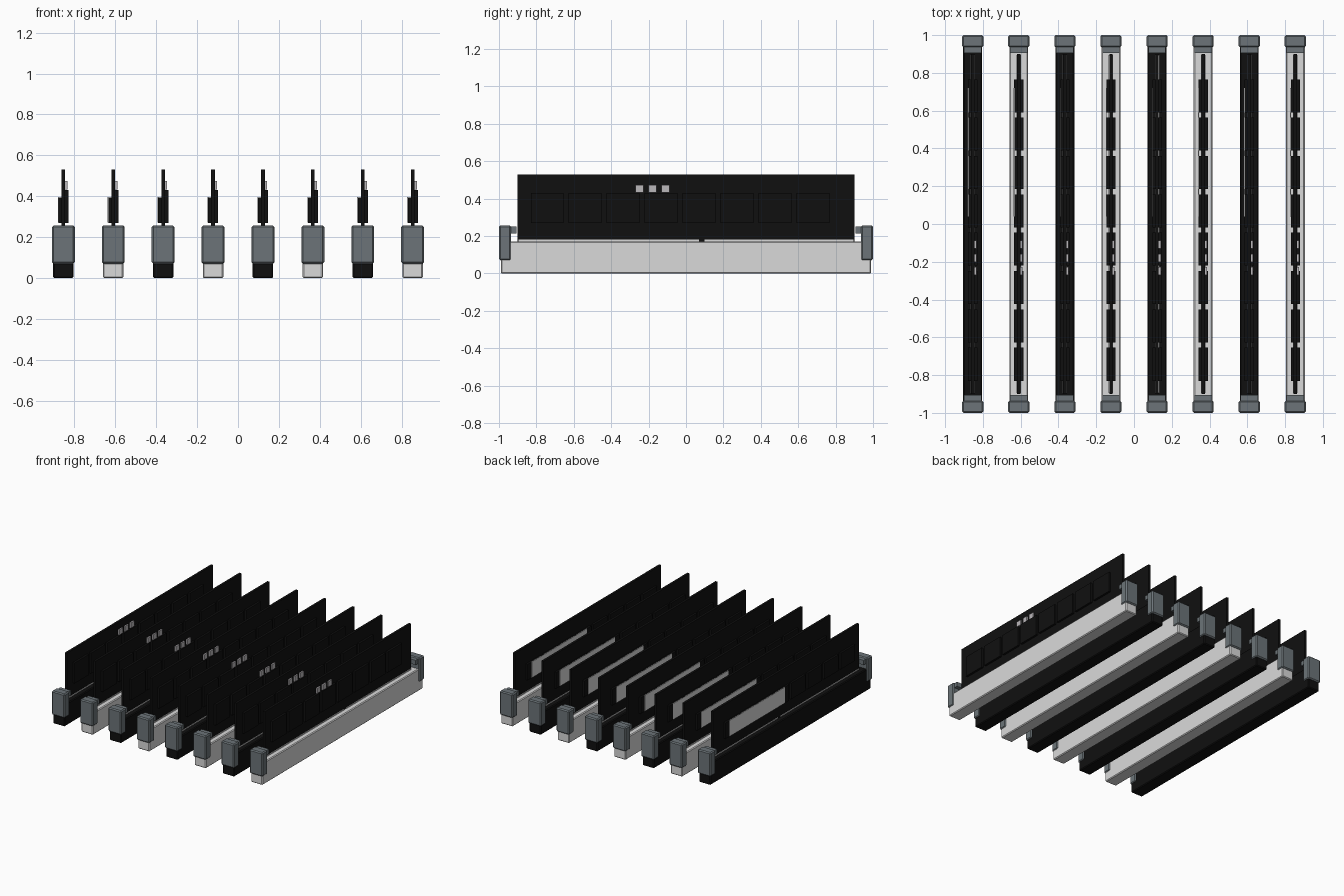
import bpy

old = bpy.data.objects.get("Cube")
if old:
    bpy.data.objects.remove(old, do_unlink=True)


def material(name, rgb, rough=0.6):
    m = bpy.data.materials.new(name)
    m.use_nodes = True
    m.diffuse_color = (*rgb, 1)
    shader = m.node_tree.nodes["Principled BSDF"]
    shader.inputs["Base Color"].default_value = (*rgb, 1)
    shader.inputs["Roughness"].default_value = rough
    return m


BLACK = material("black", (0.005, 0.005, 0.005))
WHITE = material("light grey", (0.7, 0.7, 0.7))
SILVER = material("silver grey", (0.5, 0.48, 0.5))
SLATE = material("slate grey", (0.15, 0.175, 0.19))


def box(name, x, y, z, mat, bevel=0):
    """Box spanning the (low, high) range on each axis."""
    bpy.ops.mesh.primitive_cube_add(size=1)
    ob = bpy.context.object
    ob.name = name
    spans = (x, y, z)
    for v in ob.data.vertices:
        v.co = [(a + b) / 2 + c * (b - a) for c, (a, b) in zip(v.co, spans)]
    ob.data.materials.append(mat)
    if bevel:
        mod = ob.modifiers.new("Bevel", 'BEVEL')
        mod.width = bevel
        mod.segments = 1
    return ob


def build_module():
    """One memory board with everything that sits on it, centred on x = 0."""
    parts = [box("circuit_board", (-0.009, 0.009), (-0.9, 0.9), (0.1, 0.53), BLACK)]

    # Contact strips on both faces, split by the key notch
    for side in (-1, 1):
        x = sorted((side * 0.008, side * 0.012))
        for y in ((-0.895, 0.07), (0.1, 0.895)):
            parts.append(box("contact_strip", x, y, (0.15, 0.181), WHITE))

    # Memory chips on both faces
    for i in range(8):
        y = -0.83 + i * 0.203
        parts.append(box("right_chip", (0.008, 0.025), (y, y + 0.175), (0.27, 0.43), BLACK))
        parts.append(box("left_chip", (-0.024, -0.008), (y, y + 0.175), (0.27, 0.395), BLACK))

    # Three small components above the chips
    for i in range(3):
        y = -0.27 + i * 0.07
        parts.append(box("small_component", (0.008, 0.02), (y, y + 0.042), (0.433, 0.474), SILVER))

    # Blank sticker lying over the chips
    parts.append(box("sticker", (-0.027, -0.023), (0.04, 0.72), (0.272, 0.397), WHITE))
    return parts


def build_latches():
    """End latch with its inner tab, at both ends of a slot."""
    parts = []
    for end in (-1, 1):
        outer = sorted((end * 0.935, end * 1.0))
        inner = sorted((end * 0.905, end * 0.94))
        parts.append(box("latch", (-0.056, 0.056), outer, (0.07, 0.257), SLATE, 0.008))
        parts.append(box("latch_tab", (-0.046, 0.046), inner, (0.214, 0.25), SLATE))
    return parts


def build_slot(mat):
    return [box("slot_body", (-0.05, 0.05), (-0.99, 0.99), (0, 0.172), mat, 0.006)]


# Master parts for the repeated rows
shared = build_module() + build_latches()
slots = (build_slot(BLACK), build_slot(WHITE))

# Eight rows, slots alternating black and light
START, PITCH, ROWS = -0.854, 0.244, 8
for row in range(ROWS):
    for master in shared + slots[row % 2]:
        last = row == ROWS - 1 or (row == ROWS - 2 and master in slots[0])
        if last:
            ob = master
        else:
            ob = master.copy()
            bpy.context.collection.objects.link(ob)
        ob.location.x = START + row * PITCH
